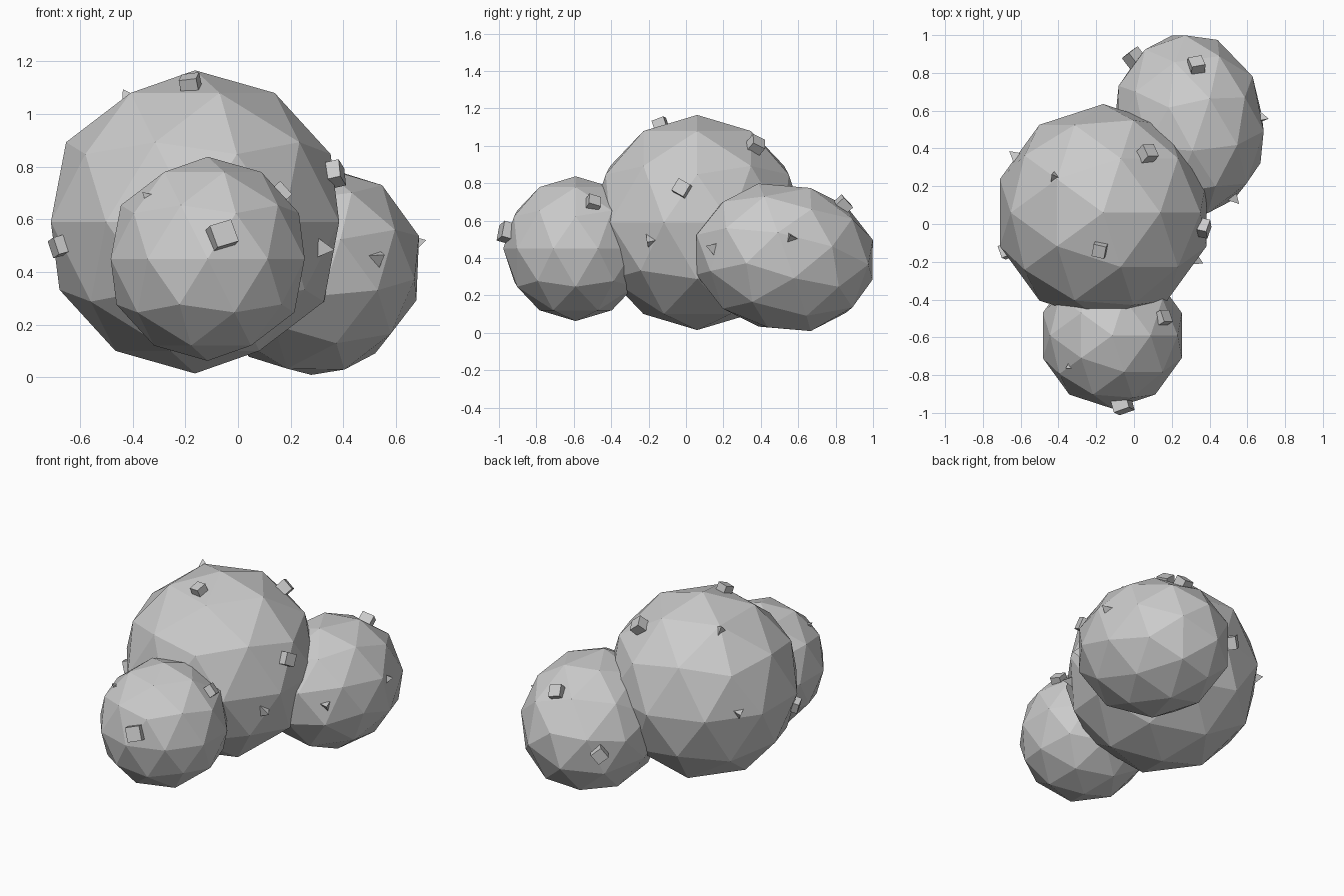
import bpy, bmesh, random
from mathutils import Matrix, Vector

if "Cube" in bpy.data.objects:
    bpy.data.objects.remove(bpy.data.objects["Cube"])

random.seed(4)


def add_mesh(name, build, matrix):
    bm = bmesh.new()
    build(bm)
    bmesh.ops.transform(bm, matrix=matrix, verts=bm.verts)
    bmesh.ops.recalc_face_normals(bm, faces=bm.faces)
    mesh = bpy.data.meshes.new(name)
    bm.to_mesh(mesh)
    bm.free()
    obj = bpy.data.objects.new(name, mesh)
    bpy.context.collection.objects.link(obj)
    return obj


def affine(center, a, b, c):
    m = Matrix((a, b, c)).transposed().to_4x4()
    m.translation = center
    return m


def ball(bm):
    bmesh.ops.create_icosphere(bm, subdivisions=2, radius=1)


def cube(bm):
    bmesh.ops.create_cube(bm, size=0.068)


def shard(bm):
    # tetrahedral chip, one point facing outwards
    bmesh.ops.create_cone(bm, cap_ends=True, segments=3, radius1=0.055,
                          radius2=0, depth=0.08)


# Three joined boulders: large middle, small front, stretched tilted back
big, small, back = (-0.163, 0.06, 0.59), (-0.115, -0.59, 0.45), (0.294, 0.527, 0.404)
add_mesh("middle_boulder", ball, affine(big, (.575, 0, 0), (0, .575, 0), (0, 0, .575)))
add_mesh("front_boulder", ball, affine(small, (.387, 0, 0), (0, .387, 0), (0, 0, .387)))
add_mesh("back_boulder", ball, affine(back, (.382, .115, .1), (-.095, .47, -.12),
                                      (-.11, .09, .374)))

# Pebbles stuck on the surfaces: parent centre, position, shape, scale
pebbles = [
    (big, (-.18, -.135, 1.11), cube, 1.0),
    (big, (.07, .37, 1.0), cube, 1.1),
    (big, (-.42, .25, 1.06), shard, 1.0),
    (big, (.36, -.02, .77), cube, 1.1),
    (big, (.33, -.195, .49), shard, 1.0),
    (big, (-.67, -.14, .50), cube, 1.0),
    (big, (-.63, .36, .62), shard, 1.0),
    (small, (.15, -.5, .69), cube, 1.0),
    (small, (-.335, -.75, .68), shard, 1.0),
    (small, (-.063, -.95, .535), cube, 1.3),
    (back, (.33, .835, .68), cube, 1.1),
    (back, (.675, .56, .51), shard, 1.0),
    (back, (.53, .14, .455), shard, 1.1),
    (back, (0.0, .88, .39), cube, 1.1),
]
for i, (center, pos, shape, s) in enumerate(pebbles):
    outward = Vector(pos) - Vector(center)
    m = (Matrix.Translation(pos)
         @ outward.to_track_quat('Z', 'Y').to_matrix().to_4x4()
         @ Matrix.Rotation(random.uniform(0, 6.28), 4, 'Z')
         @ Matrix.Rotation(random.uniform(-.2, .2), 4, 'X')
         @ Matrix.Scale(s, 4))
    add_mesh(f"pebble_{i + 1}", shape, m)
